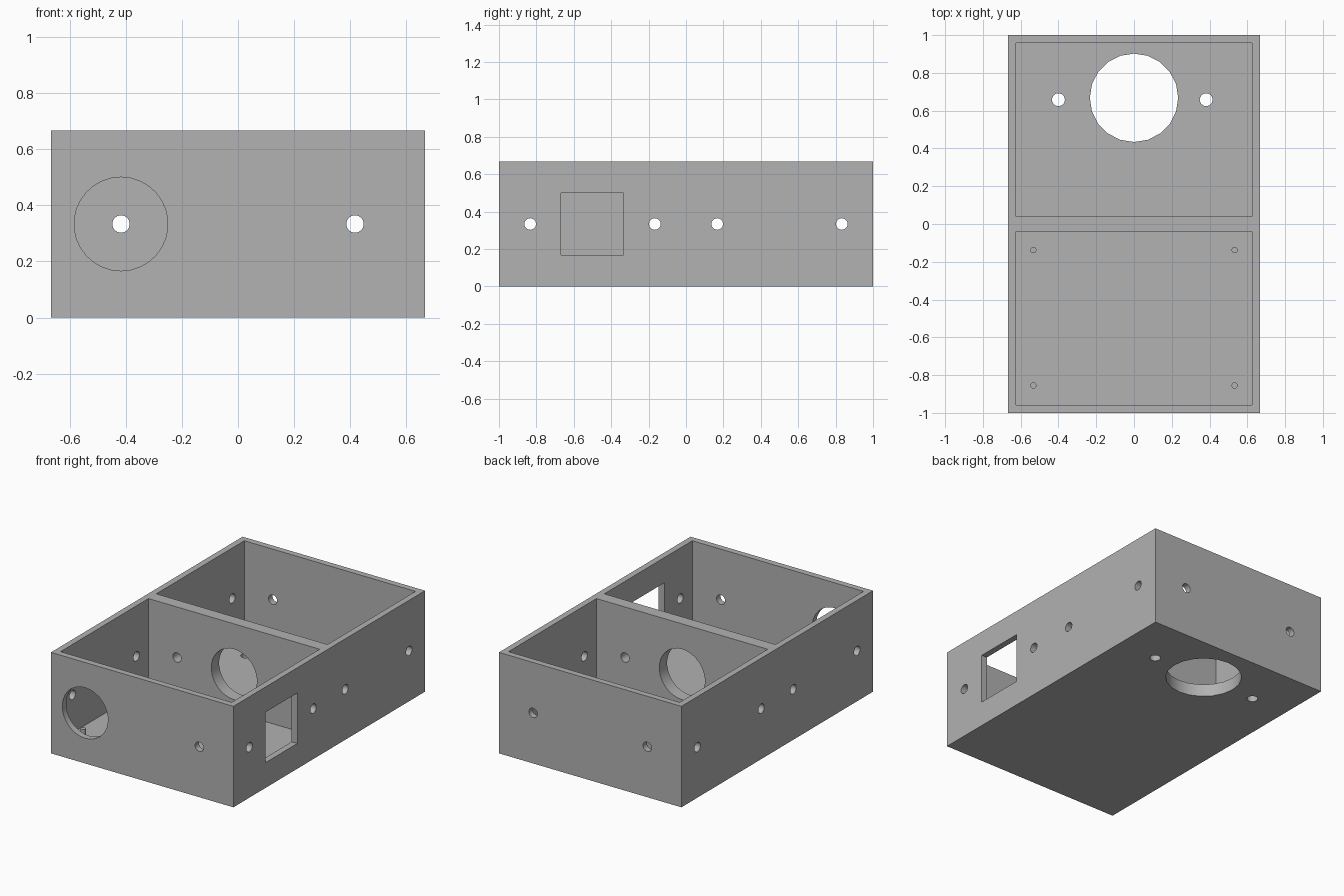
import bpy
from math import radians

default = bpy.data.objects.get("Cube")
if default:
    bpy.data.objects.remove(default, do_unlink=True)

WIDTH, LENGTH, HEIGHT = 1.333, 2.0, 0.667
WALL, FLOOR = 0.041, 0.083
MID = HEIGHT / 2

grey = bpy.data.materials.new("plain_grey")
grey.use_nodes = True
colour = (0.445, 0.445, 0.445, 1)
grey.diffuse_color = colour
grey.node_tree.nodes["Principled BSDF"].inputs["Base Color"].default_value = colour


def block(name, low, high):
    """Axis-aligned box between two corners."""
    centre = [(a + b) / 2 for a, b in zip(low, high)]
    bpy.ops.mesh.primitive_cube_add(size=1, location=centre)
    obj = bpy.context.object
    obj.name = name
    obj.scale = [b - a for a, b in zip(low, high)]
    bpy.ops.object.transform_apply(location=False, rotation=False, scale=True)
    obj.data.materials.append(grey)
    return obj


def rod(name, centre, radius, depth, axis="z", sides=24):
    """Cylinder along the given axis."""
    turn = {"x": (0, radians(90), 0), "y": (radians(90), 0, 0), "z": (0, 0, 0)}[axis]
    bpy.ops.mesh.primitive_cylinder_add(vertices=sides, radius=radius, depth=depth,
                                        location=centre, rotation=turn)
    obj = bpy.context.object
    obj.name = name
    obj.data.materials.append(grey)
    return obj


def cut(target, cutter):
    """Subtract the cutter from the target, then delete the cutter."""
    cutter.hide_render = True
    bpy.ops.object.select_all(action="DESELECT")
    target.select_set(True)
    bpy.context.view_layer.objects.active = target
    mod = target.modifiers.new("cut", "BOOLEAN")
    mod.operation = "DIFFERENCE"
    mod.solver = "EXACT"
    mod.object = cutter
    bpy.ops.object.modifier_apply(modifier=mod.name)
    bpy.data.objects.remove(cutter, do_unlink=True)


# Outer case
case = block("case", (-WIDTH / 2, -LENGTH / 2, 0), (WIDTH / 2, LENGTH / 2, HEIGHT))

# Two open compartments leaving a divider between them
inner_x, inner_y = WIDTH / 2 - WALL, LENGTH / 2 - WALL
for low_y, high_y in ((-inner_y, -WALL), (WALL, inner_y)):
    cavity = block("cavity_cutter", (-inner_x, low_y, FLOOR), (inner_x, high_y, 1))
    cut(case, cavity)

# Large round openings in the front wall and the divider
cut(case, rod("front_opening_cutter", (-0.417, -1, MID), 0.167, 0.2, "y", 30))
cut(case, rod("divider_opening_cutter", (0, 0, MID), 0.167, 0.2, "y", 30))

# Screw holes running through front, divider and back
for x in (-0.417, 0.417):
    cut(case, rod("long_hole_cutter", (x, 0, MID), 0.031, 3, "y"))

# Screw holes through both side walls
for y in (-0.833, -0.167, 0.167, 0.833):
    cut(case, rod("side_hole_cutter", (0, y, MID), 0.031, 2, "x"))

# Square window in the left wall
cut(case, block("window_cutter", (0.5, -0.667, 0.167), (0.8, -0.333, 0.5)))

# Round floor opening with a small hole on each side
cut(case, rod("floor_opening_cutter", (0, 0.668, 0), 0.234, 0.4, "z", 20))
for x in (-0.4, 0.382):
    cut(case, rod("floor_hole_cutter", (x, 0.658, 0), 0.034, 0.4))

# Mounting pegs on the front compartment floor
pegs = [rod("mounting_peg", (x, y, 0.105), 0.0167, 0.08, sides=12)
        for x in (-0.533, 0.533) for y in (-0.855, -0.138)]

bpy.ops.object.select_all(action="DESELECT")
for obj in [case] + pegs:
    obj.select_set(True)
bpy.context.view_layer.objects.active = case
bpy.ops.object.shade_smooth_by_angle(angle=radians(31))
